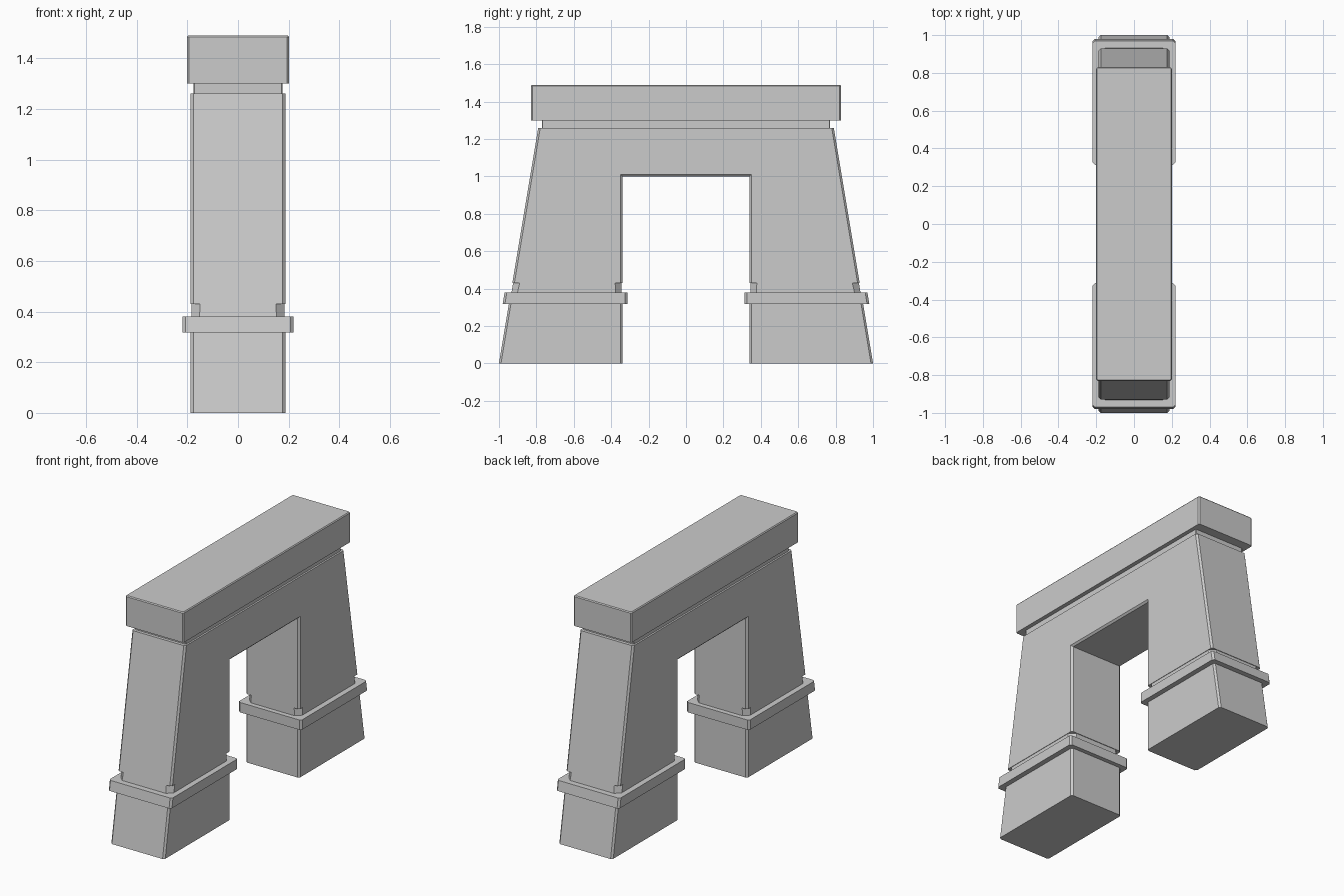
import bpy, bmesh

if "Cube" in bpy.data.objects:
    bpy.data.objects.remove(bpy.data.objects["Cube"])


def finish(name, bm):
    bmesh.ops.recalc_face_normals(bm, faces=bm.faces[:])
    mesh = bpy.data.meshes.new(name)
    bm.to_mesh(mesh)
    bm.free()
    obj = bpy.data.objects.new(name, mesh)
    bpy.context.collection.objects.link(obj)
    return obj


def outer(z):
    """Outer y of the sloping leg at height z."""
    return 1.0 - z * 0.21 / 1.26


def block(name, sections, side=1):
    """Stack of chamfered rectangles: (z, half width x, y0, y1, chamfer)."""
    bm = bmesh.new()
    rings = []
    for z, w, y0, y1, c in sections:
        pts = [(w, y0 + c), (w, y1 - c), (w - c, y1), (c - w, y1),
               (-w, y1 - c), (-w, y0 + c), (c - w, y0), (w - c, y0)]
        rings.append([bm.verts.new((x, y * side, z)) for x, y in pts])
    for a, b in zip(rings, rings[1:]):
        for i in range(8):
            j = (i + 1) % 8
            bm.faces.new((a[i], a[j], b[j], b[i]))
    bm.faces.new(rings[0])
    bm.faces.new(rings[-1])
    return finish(name, bm)


# Upper arch: extruded profile with chamfered slopes and opening
W, Z0, Z1, INNER = 0.187, 0.43, 1.26, 0.34
profile = [(-outer(Z0), Z0), (-outer(Z1), Z1), (outer(Z1), Z1), (outer(Z0), Z0),
           (INNER, Z0), (INNER, 1.0), (-INNER, 1.0), (-INNER, Z0)]
bm = bmesh.new()
face = bm.faces.new([bm.verts.new((-W, y, z)) for y, z in profile])
ext = bmesh.ops.extrude_face_region(bm, geom=[face])
bmesh.ops.translate(bm, vec=(2 * W, 0, 0),
                    verts=[v for v in ext["geom"] if isinstance(v, bmesh.types.BMVert)])
bmesh.ops.recalc_face_normals(bm, faces=bm.faces[:])
edges = []
for e in bm.edges:
    a, b = (v.co for v in e.verts)
    along_x = abs(a.x - b.x) > 0.1
    flat_end = abs(a.z - b.z) < 1e-4 and abs(a.z - 1.0) > 1e-3
    if not along_x and not flat_end:
        edges.append(e)
bmesh.ops.bevel(bm, geom=edges, offset=0.011, offset_type='OFFSET',
                segments=1, affect='EDGES', profile=0.5)
finish("arch", bm)

# Legs: foot, recessed chamfered collar and surrounding band
for side, label in ((1, "back"), (-1, "front")):
    block(label + "_foot", [(0, W, INNER, outer(0), 0.011),
                            (0.35, W, INNER, outer(0.35), 0.011)], side)
    block(label + "_collar", [(0.35, W - 0.003, INNER + 0.004, outer(0.35) - 0.004, 0.03),
                              (0.43, W - 0.003, INNER + 0.004, outer(0.43) - 0.004, 0.035)], side)
    block(label + "_band", [(0.318, 0.219, 0.313, 0.98, 0.012),
                            (0.38, 0.219, 0.313, 0.97, 0.012)], side)

# Neck and capstone
block("neck", [(1.26, 0.176, -0.77, 0.77, 0.004), (1.30, 0.176, -0.77, 0.77, 0.004)])
block("capstone", [(1.30, 0.202, -0.83, 0.83, 0.008), (1.484, 0.202, -0.83, 0.83, 0.008),
                   (1.49, 0.197, -0.825, 0.825, 0.006)])
